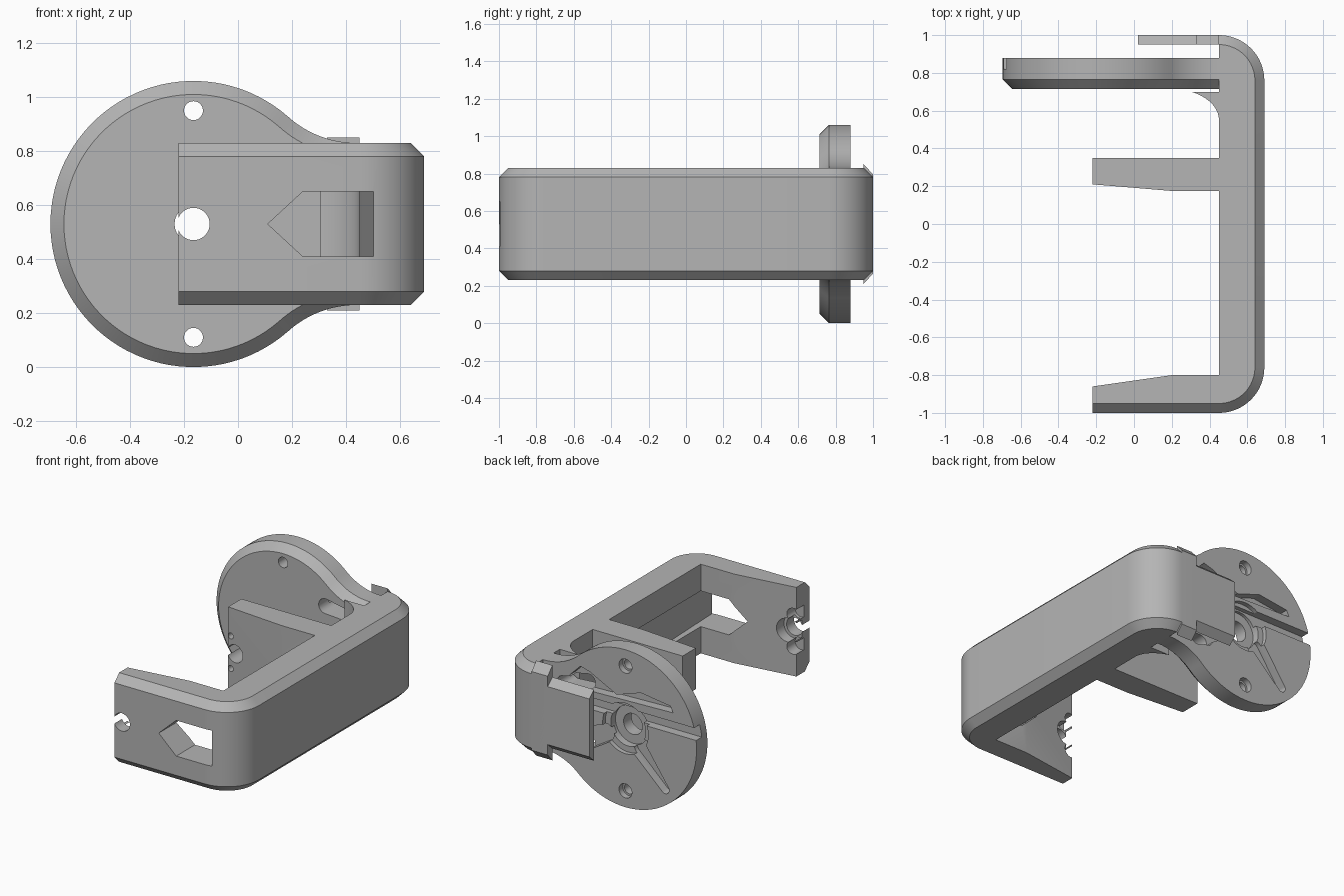
import bpy
import bmesh
from math import sin, cos, pi, radians, atan2

old = bpy.data.objects.get("Cube")
if old:
    bpy.data.objects.remove(old, do_unlink=True)

gray = bpy.data.materials.new("plain gray plastic")
gray.use_nodes = True
COLOR = (0.46, 0.46, 0.46, 1)
gray.diffuse_color = COLOR
gray.node_tree.nodes["Principled BSDF"].inputs["Base Color"].default_value = COLOR

HUB_X, HUB_Z = -0.165, 0.53


def loft(name, rings):
    """Closed solid through rings of equal point count."""
    bm = bmesh.new()
    loops = [[bm.verts.new(p) for p in ring] for ring in rings]
    n = len(loops[0])
    for a, b in zip(loops, loops[1:]):
        for i in range(n):
            j = (i + 1) % n
            bm.faces.new((a[i], a[j], b[j], b[i]))
    bm.faces.new(loops[0])
    bm.faces.new(loops[-1])
    bmesh.ops.recalc_face_normals(bm, faces=bm.faces)
    mesh = bpy.data.meshes.new(name)
    bm.to_mesh(mesh)
    bm.free()
    mesh.materials.append(gray)
    obj = bpy.data.objects.new(name, mesh)
    bpy.context.collection.objects.link(obj)
    return obj


def along_z(pts, z0, z1):
    return loft("cutter", [[(x, y, z) for x, y in pts] for z in (z0, z1)])


def along_y(pts, y0, y1):
    return loft("cutter", [[(x, y, z) for x, z in pts] for y in (y0, y1)])


def rect(x0, x1, v0, v1):
    return [(x0, v0), (x1, v0), (x1, v1), (x0, v1)]


def arc(cx, cy, r, a0, a1, n):
    return [(cx + r * cos(a0 + (a1 - a0) * i / n), cy + r * sin(a0 + (a1 - a0) * i / n))
            for i in range(n + 1)]


def hole(x, z, r, y0, y1):
    return along_y(arc(x, z, r, 0, 2 * pi, 40)[:-1], y0, y1)


def slot(xa, za, ra, xb, zb, rb, y0, y1):
    """Round-ended slot, tapering from radius ra to rb."""
    t = atan2(zb - za, xb - xa)
    pts = arc(xa, za, ra, t + pi / 2, t + 3 * pi / 2, 12)
    pts += arc(xb, zb, rb, t - pi / 2, t + pi / 2, 12)
    return along_y(pts, y0, y1)


def cut(obj, cutters):
    for c in cutters:
        c.hide_render = True
        mod = obj.modifiers.new("cut", "BOOLEAN")
        mod.operation, mod.solver, mod.object = "DIFFERENCE", "EXACT", c
        bpy.ops.object.select_all(action="DESELECT")
        bpy.context.view_layer.objects.active = obj
        obj.select_set(True)
        bpy.ops.object.modifier_apply(modifier=mod.name)
        bpy.data.objects.remove(c, do_unlink=True)


def finish(obj):
    bpy.ops.object.select_all(action="DESELECT")
    bpy.context.view_layer.objects.active = obj
    obj.select_set(True)
    bpy.ops.object.shade_smooth_by_angle(angle=radians(25))


# C-shaped frame: rounded outline with chamfered outer edges
def frame_outline(d, z):
    r = 0.24
    pts = [(-0.22, -1 + d)]
    pts += arc(0.69 - r, -1 + r, r - d, -pi / 2, 0, 16)
    pts += arc(0.69 - r, 1 - r, r - d, 0, pi / 2, 16)
    pts += [(-0.22, 1 - d)]
    return [(x, y, z) for x, y in pts]


frame = loft("bracket_frame", [frame_outline(0.05, 0.23), frame_outline(0, 0.28),
                               frame_outline(0, 0.78), frame_outline(0.05, 0.83)])

# Open bays between the arms
front_bay = [(-0.3, -0.87), (-0.22, -0.86), (0.2, -0.8), (0.45, -0.8),
             (0.45, 0.175), (0.2, 0.175), (-0.22, 0.21), (-0.3, 0.215)]
rear_bay = [(-0.3, 0.35), (0.45, 0.35)]
rear_bay += [(0.2 + 0.25 * cos(a * pi / 24), 0.55 + 0.165 * sin(a * pi / 24)) for a in range(13)]
rear_bay += [(-0.3, 0.715)]


# Pointed window running through both arms and grooving the back wall
def arrow(right, y):
    return [(x, y, z) for x, z in [(0.11, 0.53), (0.24, 0.65), (right, 0.65),
                                   (right, 0.41), (0.24, 0.41)]]


window = loft("cutter", [arrow(0.505, -1.1), arrow(0.45, 0.4)])

cut(frame, [
    along_z(front_bay, 0, 1),
    along_z(rear_bay, 0, 1),
    along_z(rect(-0.3, 0.45, 0.7, 0.95), 0, 1),
    along_z(rect(-0.3, 0.335, 0.9, 1.1), 0, 1),
    window,
    hole(HUB_X, HUB_Z, 0.06, -1.1, 0.5),
    hole(HUB_X, HUB_Z, 0.08, -0.92, -0.7),
] + [hole(-0.2, HUB_Z + s * 0.11, r, y0, y1)
     for s in (-1, 1)
     for r, y0, y1 in ((0.045, -0.94, -0.7), (0.02, 0.1, 0.26))])
finish(frame)


# Thin rear clip with bevelled edges, and its taller root
def clip(name, x0, x1, half, slope):
    rings = []
    for y, h in ((0.95, half), (1.0, half - slope)):
        rings.append([(x, y, z) for x, z in rect(x0, x1, HUB_Z - h, HUB_Z + h)])
    finish(loft(name, rings))


clip("rear_clip", 0.02, 0.4, 0.24, 0.045)
clip("rear_clip_root", 0.33, 0.45, 0.32, 0.055)


# Round mounting plate, blended into the frame by a neck
def plate_outline(d, y):
    cx, r = 0.44, 0.38
    cz = 0.30 + r
    t = atan2(cz, cx - HUB_X)
    upper = [(0.5, 0.30 - d)] + arc(cx, cz, r + d, -pi / 2, t - pi, 16)
    disc = arc(HUB_X, 0, 0.53 - d, t, 2 * pi - t, 72)
    lower = [(x, -z) for x, z in reversed(upper)]
    return [(x, y, z + HUB_Z) for x, z in upper + disc[1:-1] + lower]


plate = loft("round_mounting_plate", [plate_outline(0.05, 0.715), plate_outline(0, 0.765),
                                      plate_outline(0, 0.88)])
upper_pocket = [(0.25, 0.78), (0.17, 0.86), (0.1, 0.84), (-0.1, 0.74), (-0.28, 0.8),
                (-0.5, 0.77), (-0.52, 0.73), (0.2, 0.71)]
cut(plate, [
    hole(HUB_X, HUB_Z, 0.07, 0.6, 1),
    hole(HUB_X, HUB_Z, 0.17, 0.85, 1),
    hole(HUB_X, HUB_Z, 0.13, 0.8, 1),
    along_y(rect(-0.8, 0.44, 0.59, 0.67), 0.82, 1),
    along_y(upper_pocket, 0.82, 1),
    slot(-0.27, 0.42, 0.06, -0.46, 0.2, 0.03, 0.82, 1),
    slot(0.0, 0.45, 0.06, 0.22, 0.34, 0.08, 0.82, 1),
    slot(0.15, 0.74, 0.05, 0.3, 0.72, 0.04, 0.5, 1),
    slot(0.15, 0.33, 0.05, 0.3, 0.34, 0.04, 0.5, 1),
] + [hole(HUB_X, HUB_Z + s * 0.42, r, y0, 1)
     for s in (-1, 1) for r, y0 in ((0.035, 0.6), (0.048, 0.84))])
finish(plate)
